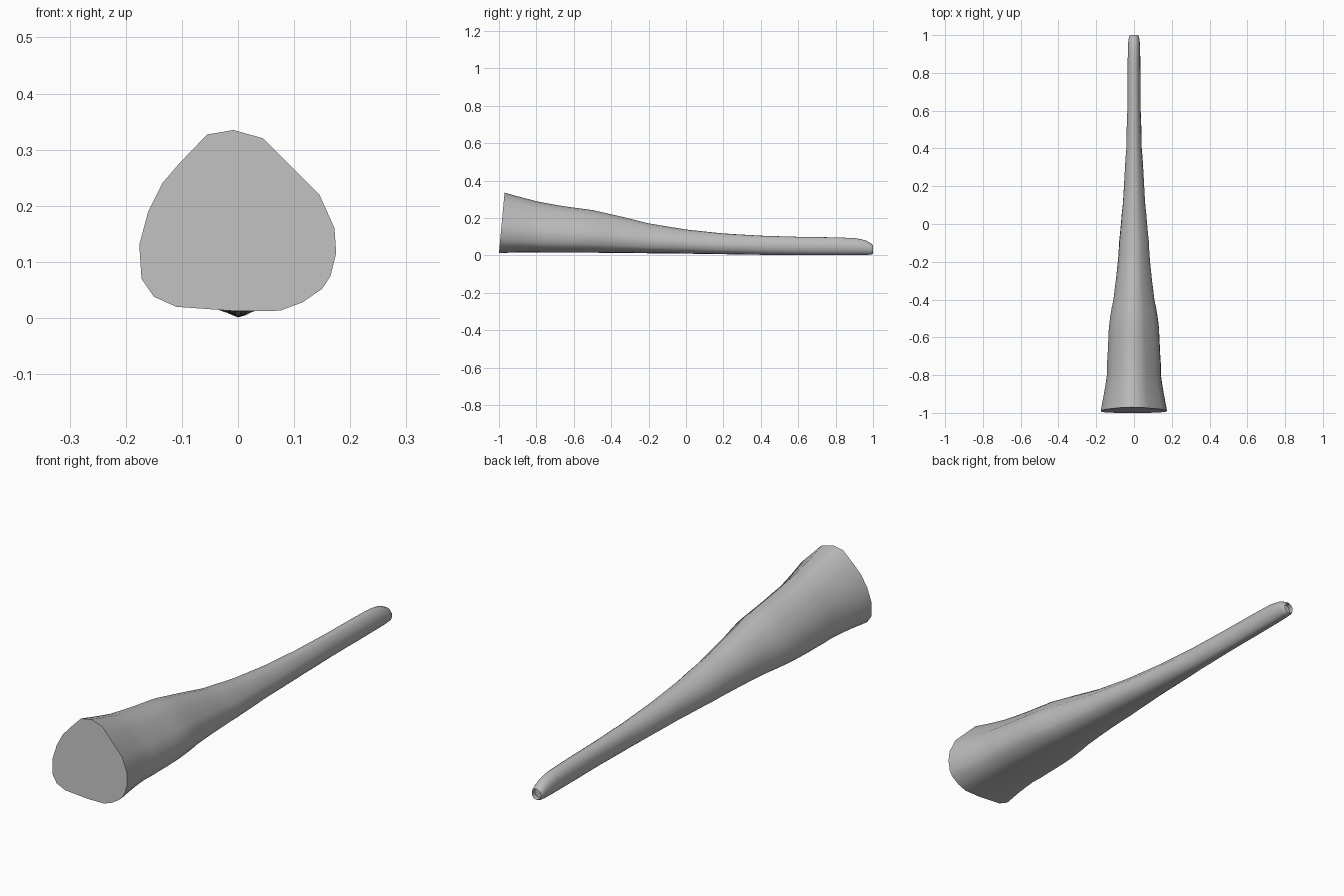
import bpy
import bmesh
import math
import random
from mathutils import Vector

random.seed(4)
cube = bpy.data.objects.get("Cube")
if cube:
    bpy.data.objects.remove(cube, do_unlink=True)

skin = bpy.data.materials.new("plain_grey")
skin.use_nodes = True
skin.diffuse_color = (0.5, 0.5, 0.5, 1)
skin.node_tree.nodes["Principled BSDF"].inputs["Base Color"].default_value = skin.diffuse_color

# Outline of the thick end (x, z)
OUTLINE = [(-.008, .335), (.045, .32), (.075, .29), (.145, .22), (.172, .16),
           (.175, .115), (.165, .075), (.15, .052), (.115, .028), (.075, .013),
           (0, .012), (-.11, .02), (-.15, .038), (-.172, .07), (-.176, .13),
           (-.16, .19), (-.135, .24), (-.105, .275), (-.055, .327)]
UNIT = [Vector((x / .175, (z - .1735) / .1615)) for x, z in OUTLINE]

# Stations along the length: y, half width, bottom, top
STATIONS = [(-1, .175, .012, .335), (-.9, .157, .016, .31), (-.8, .145, .016, .287),
            (-.65, .14, .014, .262), (-.5, .125, .014, .242), (-.35, .103, .013, .208),
            (-.2, .088, .011, .171), (0, .069, .009, .138), (.2, .054, .006, .117),
            (.4, .042, .003, .105), (.6, .036, .002, .099), (.8, .034, .001, .096),
            (.91, .033, .001, .092), (.96, .031, .002, .08), (.99, .027, .004, .064),
            (1, .021, .009, .054)]


def station(y):
    for a, b in zip(STATIONS, STATIONS[1:]):
        if y <= b[0]:
            t = (y - a[0]) / (b[0] - a[0])
            return [p + (q - p) * t for p, q in zip(a, b)]
    return STATIONS[-1]


def ring(bm, y):
    _, half, low, high = station(y)
    blend = min(1, max(0, (y + .6) / 1.2))
    fold = random.uniform(-.025, .025) if -.9 < y < .9 else 0
    verts = []
    for p in UNIT:
        q = p.lerp(p.normalized(), blend)
        side = 1 + fold * max(0, 1 - max(0, q.y)) * min(1, abs(q.x) * 2)
        lean = .03 * (q.y + 1) / 2 * max(0, (-.7 - y) / .3)
        z = (low + high) / 2 + q.y * (high - low) / 2
        verts.append(bm.verts.new((q.x * half * side, y + lean, z)))
    return verts


# Tapering trunk with shallow skin folds
bm = bmesh.new()
ys = [-1 + i * .05 for i in range(39)] + [.93, .96, .98, .99, 1]
rings = [ring(bm, y) for y in ys]
n = len(UNIT)
for a, b in zip(rings, rings[1:]):
    for i in range(n):
        j = (i + 1) % n
        bm.faces.new((a[i], a[j], b[j], b[i]))
bm.faces.new(rings[0])
tip = bm.faces.new(rings[-1])

# Small hollow in the tip
bmesh.ops.inset_region(bm, faces=[tip], thickness=.007)
bmesh.ops.translate(bm, verts=tip.verts[:], vec=(0, -.02, 0))
bmesh.ops.recalc_face_normals(bm, faces=bm.faces[:])

mesh = bpy.data.meshes.new("trunk")
bm.to_mesh(mesh)
bm.free()
mesh.materials.append(skin)
trunk = bpy.data.objects.new("trunk", mesh)
bpy.context.collection.objects.link(trunk)

bpy.ops.object.select_all(action='DESELECT')
trunk.select_set(True)
bpy.context.view_layer.objects.active = trunk
bpy.ops.object.shade_smooth_by_angle(angle=math.radians(40))
